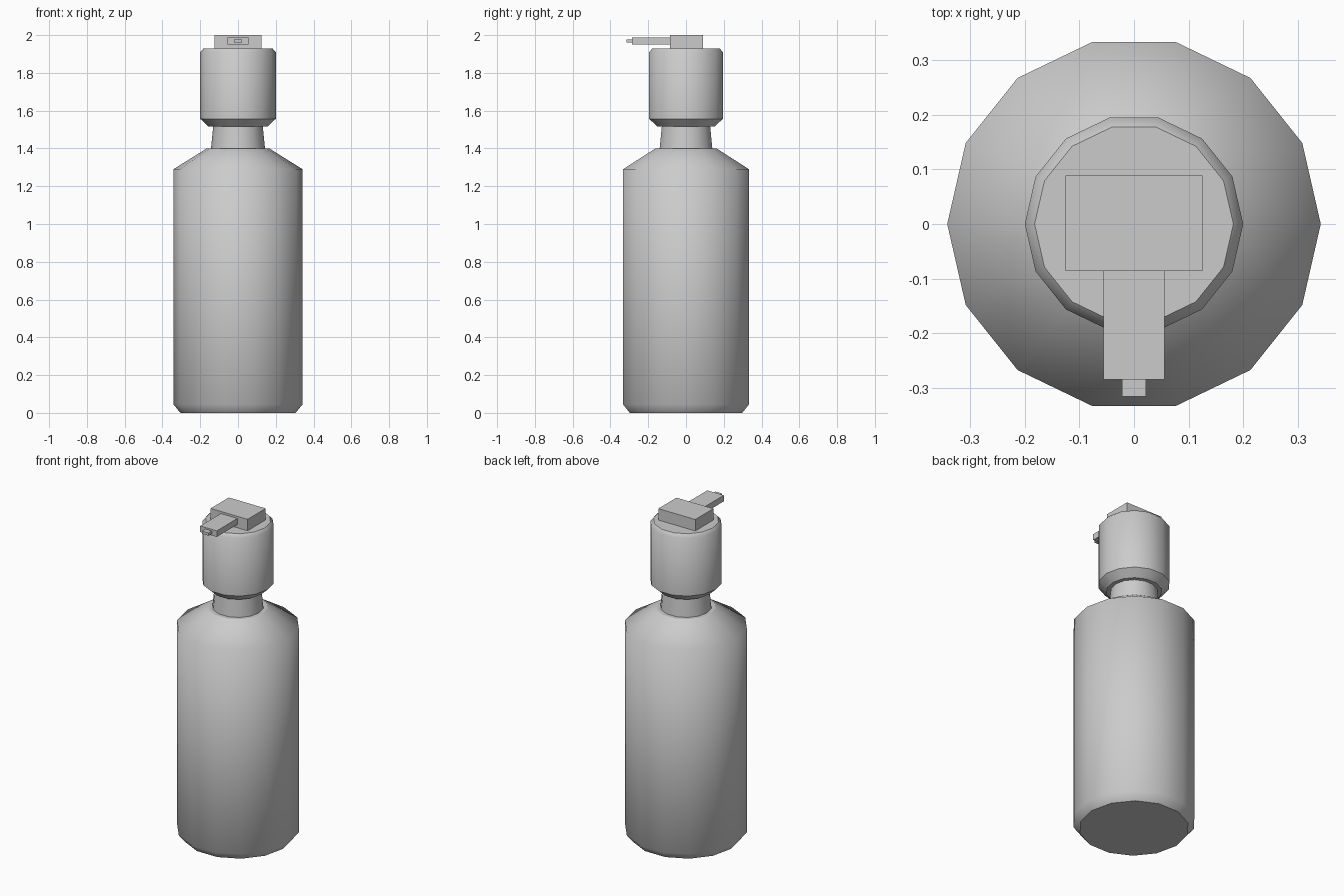
import bpy, bmesh, math

cube = bpy.data.objects.get("Cube")
if cube:
    bpy.data.objects.remove(cube)

SIDES = 14

grey = bpy.data.materials.new("plain_grey")
grey.use_nodes = True
colour = (0.6, 0.6, 0.6, 1)
grey.diffuse_color = colour
grey.node_tree.nodes["Principled BSDF"].inputs["Base Color"].default_value = colour


def finish(name, bm):
    bmesh.ops.recalc_face_normals(bm, faces=bm.faces)
    mesh = bpy.data.meshes.new(name)
    bm.to_mesh(mesh)
    bm.free()
    mesh.materials.append(grey)
    obj = bpy.data.objects.new(name, mesh)
    bpy.context.collection.objects.link(obj)
    return obj


def lathe(name, profile, sharp):
    """Closed smooth turned part from (radius, z) rings; listed rings stay sharp."""
    bm = bmesh.new()
    rings = []
    for r, z in profile:
        angles = [math.tau * i / SIDES for i in range(SIDES)]
        rings.append([bm.verts.new((r * math.cos(a), r * math.sin(a), z)) for a in angles])
    for low, high in zip(rings, rings[1:]):
        for i in range(SIDES):
            j = (i + 1) % SIDES
            bm.faces.new((low[i], low[j], high[j], high[i]))
    bm.faces.new(rings[0])
    bm.faces.new(rings[-1])
    for f in bm.faces:
        f.smooth = True
    for k in sharp:
        for i in range(SIDES):
            bm.edges.get((rings[k][i], rings[k][i - 1])).smooth = False
    return finish(name, bm)


def box(name, x, y, z):
    """Flat-faced block spanning the given ranges."""
    bm = bmesh.new()
    bmesh.ops.create_cube(bm, size=1)
    for v in bm.verts:
        v.co = [(a + b) / 2 + c * (b - a) for (a, b), c in zip((x, y, z), v.co)]
    return finish(name, bm)


# Bottle with bevelled foot and sloping shoulder
lathe("bottle_body", [(0.305, 0), (0.342, 0.045), (0.342, 1.29), (0.166, 1.4)], [0, 3])
# Tapered neck
lathe("neck", [(0.144, 1.39), (0.13, 1.53)], [0, 1])
# Pump collar
lathe("collar", [(0.155, 1.515), (0.2, 1.557), (0.2, 1.91), (0.182, 1.93)], [0, 1, 3])
# Pump head, spout and tip
box("pump_head", (-0.125, 0.125), (-0.086, 0.089), (1.925, 2.0))
box("spout", (-0.056, 0.056), (-0.285, -0.08), (1.95, 1.987))
box("spout_tip", (-0.022, 0.022), (-0.316, -0.28), (1.96, 1.977))
